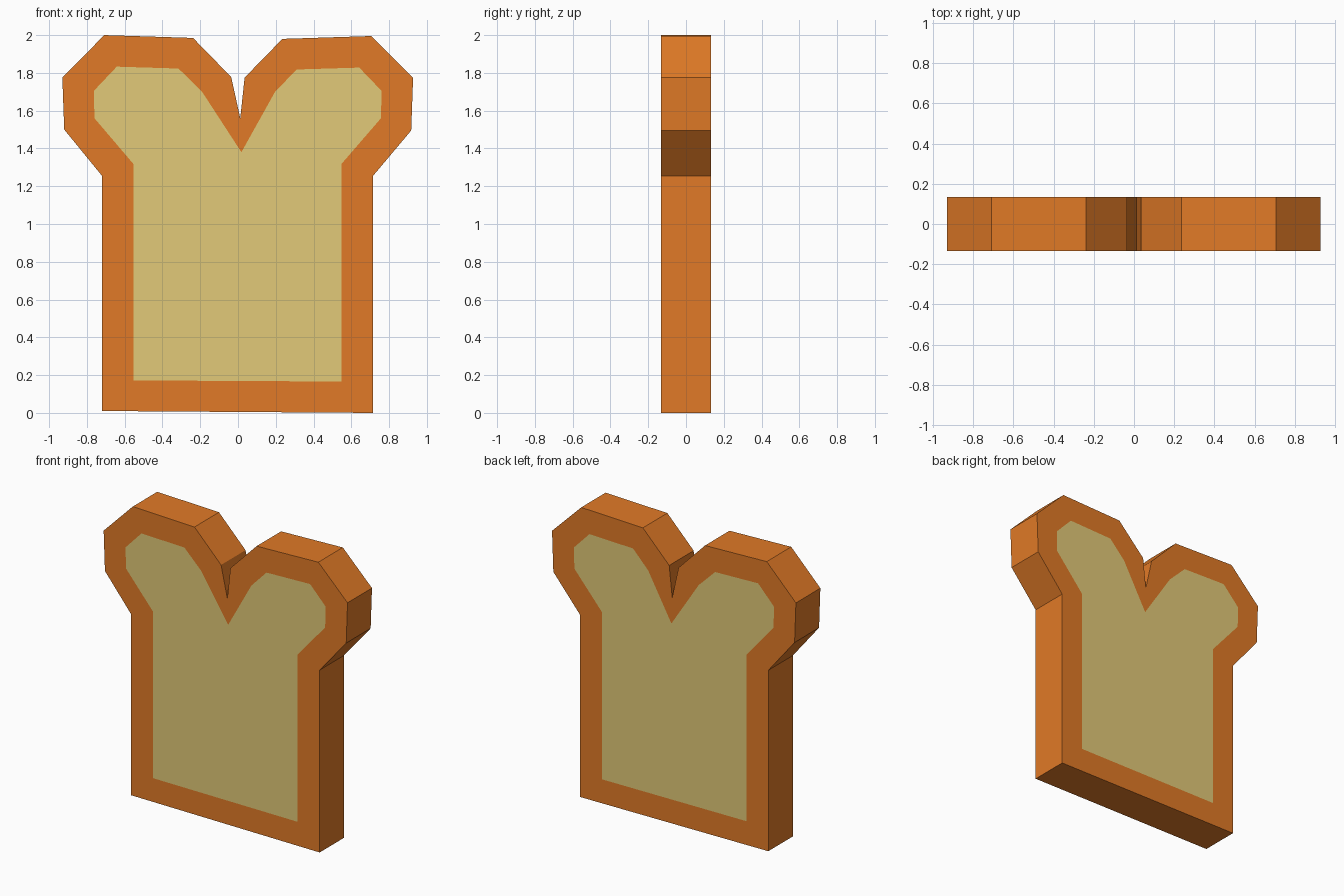
import bpy
import bmesh

if "Cube" in bpy.data.objects:
    bpy.data.objects.remove(bpy.data.objects["Cube"])

HALF = 0.133  # half the slice thickness

# Outline of the crust and matching outline of the crumb (x, z), anticlockwise
CRUST = [(-0.72, 0.01), (0.715, 0.0), (0.715, 1.255), (0.917, 1.495),
         (0.927, 1.775), (0.705, 1.995), (0.235, 1.98), (0.035, 1.775),
         (0.012, 1.56), (-0.036, 1.778), (-0.238, 1.985), (-0.708, 2.0),
         (-0.93, 1.775), (-0.92, 1.5), (-0.72, 1.255)]
CRUMB = [(-0.553, 0.172), (0.547, 0.166), (0.547, 1.317), (0.757, 1.56),
         (0.76, 1.705), (0.642, 1.828), (0.31, 1.818), (0.195, 1.698),
         (0.018, 1.38), (-0.19, 1.70), (-0.315, 1.823), (-0.642, 1.833),
         (-0.763, 1.705), (-0.76, 1.56), (-0.553, 1.317)]


def material(name, rgb):
    mat = bpy.data.materials.new(name)
    mat.diffuse_color = (*rgb, 1.0)
    mat.use_nodes = True
    mat.node_tree.nodes["Principled BSDF"].inputs["Base Color"].default_value = mat.diffuse_color
    return mat


bm = bmesh.new()


def loop(points, y):
    return [bm.verts.new((x, y, z)) for x, z in points]


def bridge(a, b):
    n = len(a)
    for i in range(n):
        j = (i + 1) % n
        bm.faces.new((a[i], a[j], b[j], b[i]))


# Crust rings and crumb faces on the front and back
rims = []
for y in (-HALF, HALF):
    outer, inner = loop(CRUST, y), loop(CRUMB, y)
    bridge(outer, inner)
    bm.faces.new(inner).material_index = 1
    rims.append(outer)

# Crust edge all round
bridge(rims[0], rims[1])
bmesh.ops.recalc_face_normals(bm, faces=bm.faces)
bmesh.ops.triangulate(bm, faces=[f for f in bm.faces if len(f.verts) > 4])

mesh = bpy.data.meshes.new("bread_slice")
bm.to_mesh(mesh)
bm.free()
mesh.materials.append(material("crust orange brown", (0.752, 0.195, 0.020)))
mesh.materials.append(material("crumb cream", (0.76, 0.59, 0.188)))
bpy.context.collection.objects.link(bpy.data.objects.new("bread_slice", mesh))
